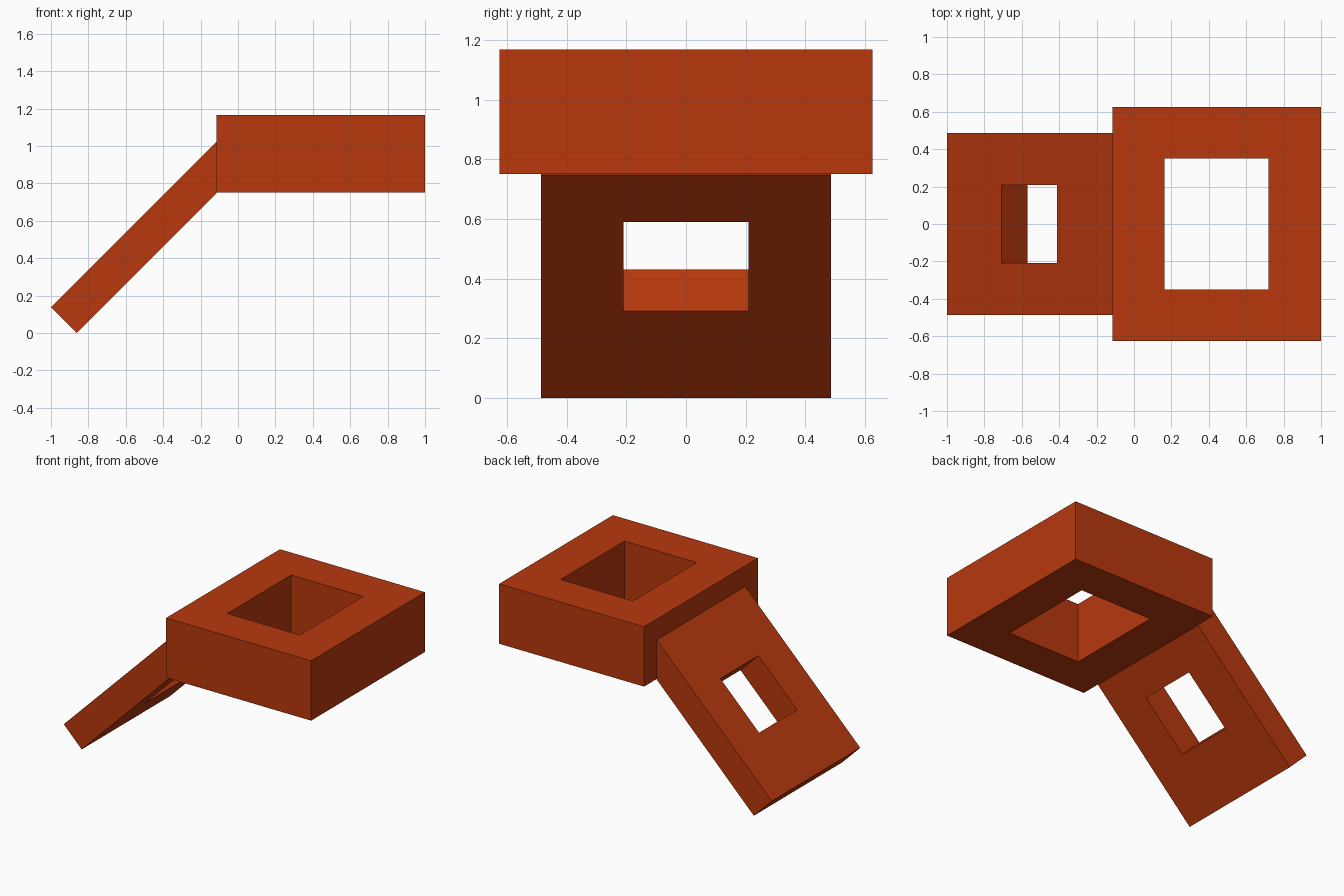
import bpy, bmesh

if "Cube" in bpy.data.objects:
    bpy.data.objects.remove(bpy.data.objects["Cube"])

rust = bpy.data.materials.new("rust_orange")
rust.diffuse_color = (0.48, 0.04, 0.004, 1)
rust.use_nodes = True
rust.node_tree.nodes["Principled BSDF"].inputs["Base Color"].default_value = rust.diffuse_color


def framed_slab(name, outer_y, inner_y, rings):
    """Slab with a rectangular through hole.
    rings: (start, end) xz points of top outer, top inner, bottom inner, bottom outer."""
    bm = bmesh.new()
    loops = []
    for ((x0, z0), (x1, z1)), w in zip(rings, (outer_y, inner_y, inner_y, outer_y)):
        loops.append([bm.verts.new(p) for p in
                      ((x0, -w, z0), (x1, -w, z1), (x1, w, z1), (x0, w, z0))])
    for i in range(4):
        a, b = loops[i], loops[(i + 1) % 4]
        for j in range(4):
            k = (j + 1) % 4
            bm.faces.new((a[j], a[k], b[k], b[j]))
    bmesh.ops.recalc_face_normals(bm, faces=bm.faces)
    mesh = bpy.data.meshes.new(name)
    bm.to_mesh(mesh)
    bm.free()
    mesh.materials.append(rust)
    obj = bpy.data.objects.new(name, mesh)
    bpy.context.collection.objects.link(obj)
    return obj


# Thick square block with a rectangular well through it
TOP, BOTTOM, BACK = 1.167, 0.751, -0.115
framed_slab("square_frame", 0.625, 0.35, [
    ((BACK, TOP), (1, TOP)),
    ((0.163, TOP), (0.72, TOP)),
    ((0.163, BOTTOM), (0.72, BOTTOM)),
    ((BACK, BOTTOM), (1, BOTTOM))])

# 45 degree sloping panel, cut flush with the block, with a square-cut window
D = 0.138
framed_slab("sloped_panel", 0.486, 0.209, [
    ((-1, D), (BACK, BACK + 1 + D)),
    ((-0.708, 0.292 + D), (-0.411, 0.589 + D)),
    ((-0.708 + D, 0.292), (-0.411 + D, 0.589)),
    ((-1 + D, 0), (BACK, BACK + 1 - D))])
